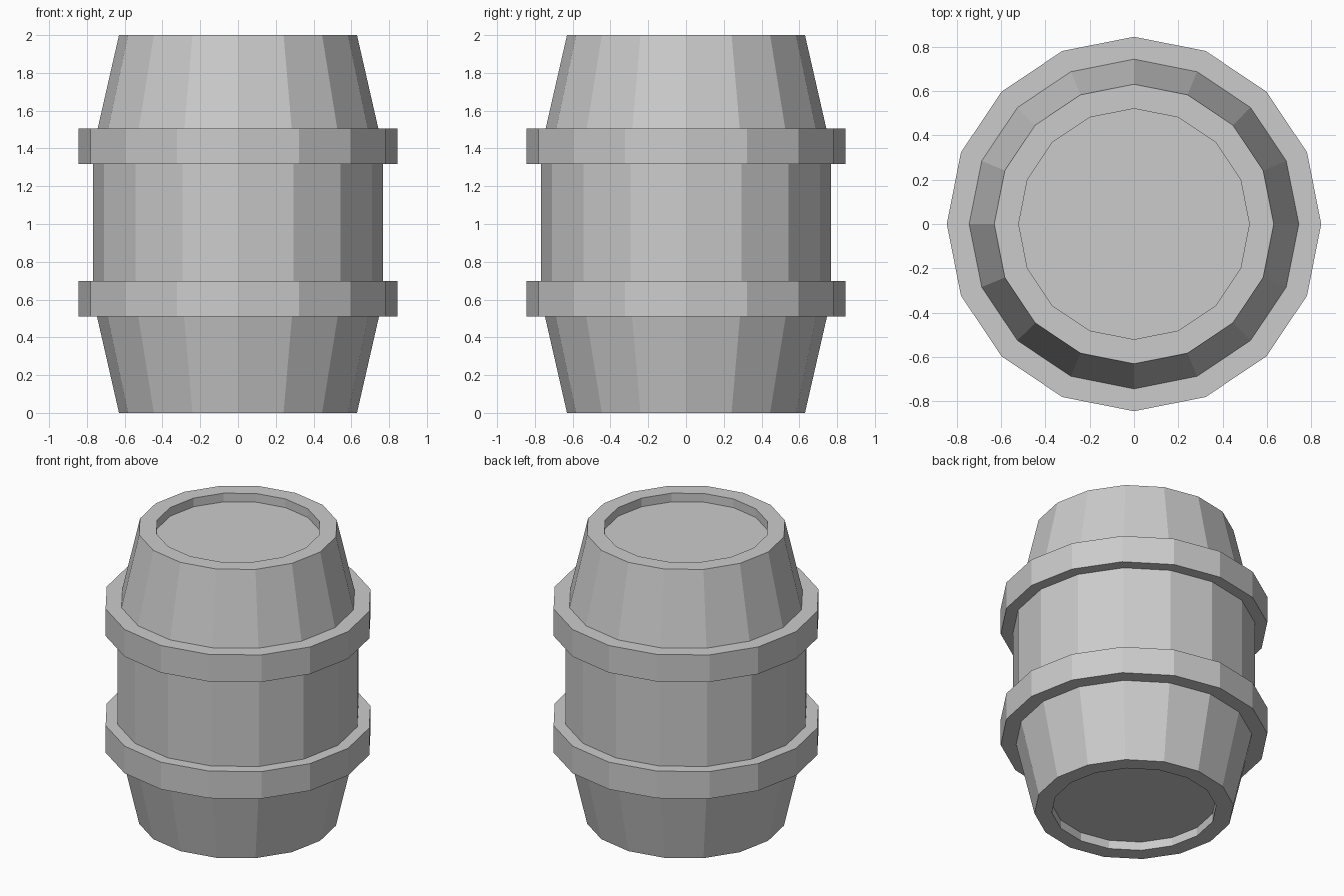
import bpy, bmesh
from math import cos, sin, tau

if "Cube" in bpy.data.objects:
    bpy.data.objects.remove(bpy.data.objects["Cube"])

SIDES = 16


def lathe(name, profile, ring=False):
    """Spin (radius, z) points around z; ring closes the profile, otherwise ends are capped."""
    bm = bmesh.new()
    loops = [[bm.verts.new((r * cos(tau * i / SIDES), r * sin(tau * i / SIDES), z))
              for i in range(SIDES)] for r, z in profile]
    pairs = list(zip(loops, loops[1:]))
    if ring:
        pairs.append((loops[-1], loops[0]))
    for a, b in pairs:
        for i in range(SIDES):
            j = (i + 1) % SIDES
            bm.faces.new((a[i], a[j], b[j], b[i]))
    if not ring:
        bm.faces.new(loops[0])
        bm.faces.new(loops[-1])
    bmesh.ops.recalc_face_normals(bm, faces=bm.faces)
    mesh = bpy.data.meshes.new(name)
    bm.to_mesh(mesh)
    bm.free()
    obj = bpy.data.objects.new(name, mesh)
    bpy.context.collection.objects.link(obj)
    return obj


# Barrel body with recessed lids at both ends
lathe("barrel_body", [(0.52, 0.06), (0.52, 0), (0.63, 0), (0.767, 0.6),
                      (0.767, 1.4), (0.63, 2), (0.52, 2), (0.52, 1.94)])

# Two hoops around the body
for name, z0, z1 in (("lower_hoop", 0.51, 0.698), ("upper_hoop", 1.318, 1.506)):
    lathe(name, [(0.73, z0), (0.844, z0), (0.844, z1), (0.73, z1)], ring=True)
